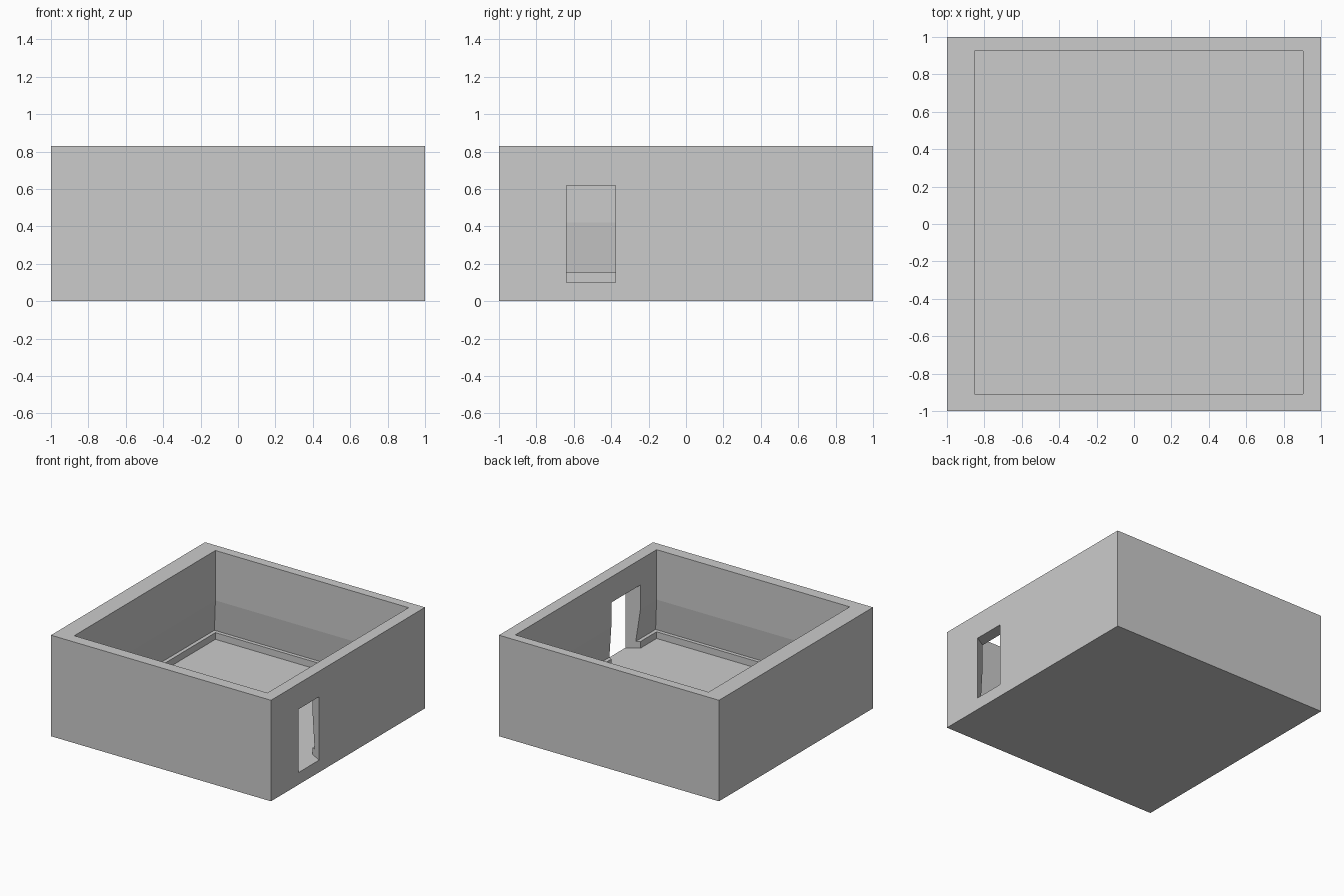
import bpy, bmesh

if "Cube" in bpy.data.objects:
    bpy.data.objects.remove(bpy.data.objects["Cube"])

FLOOR_Z, TOP_Z = 0.10, 0.83


def rect(bm, x0, x1, y0, y1, z):
    return [bm.verts.new(p) for p in
            ((x0, y0, z), (x1, y0, z), (x1, y1, z), (x0, y1, z))]


def skin(bm, loops):
    for a, b in zip(loops, loops[1:]):
        for i in range(4):
            j = (i + 1) % 4
            bm.faces.new((a[i], a[j], b[j], b[i]))
    bm.faces.new(loops[0])
    bm.faces.new(loops[-1])


def finish(bm, name):
    bmesh.ops.recalc_face_normals(bm, faces=bm.faces[:])
    mesh = bpy.data.meshes.new(name)
    bm.to_mesh(mesh)
    bm.free()
    obj = bpy.data.objects.new(name, mesh)
    bpy.context.collection.objects.link(obj)
    return obj


# Room shell: outside up, over the rim, down the inner wall profile to the floor
bm = bmesh.new()
loops = [rect(bm, -1, 1, -1, 1, z) for z in (0, TOP_Z)]
# (outward recess, height): plain wall, leaning lower wall, skirting ledge, floor
for d, z in ((0, TOP_Z), (0, 0.42), (0.03, 0.155), (0, 0.155), (0, FLOOR_Z)):
    loops.append(rect(bm, -0.853 - d, 0.903 + d, -0.908 - d, 0.925 + d, z))
skin(bm, loops)
room = finish(bm, "room_shell")

# Doorway cutter, splayed wider towards the inside
bm = bmesh.new()
ends = []
for x in (1.05, 0.86):
    half = 0.131 + 0.6 * (1 - x)
    ya, yb = -0.509 - half, -0.509 + half
    ends.append([bm.verts.new(p) for p in
                 ((x, ya, FLOOR_Z), (x, yb, FLOOR_Z), (x, yb, 0.62), (x, ya, 0.62))])
skin(bm, ends)
cutter = finish(bm, "doorway_cutter")
cutter.hide_render = True

# Cut the doorway through the right wall
mod = room.modifiers.new("doorway", 'BOOLEAN')
mod.operation = 'DIFFERENCE'
mod.solver = 'EXACT'
mod.object = cutter
bpy.context.view_layer.objects.active = room
bpy.ops.object.modifier_apply(modifier=mod.name)
bpy.data.objects.remove(cutter)
